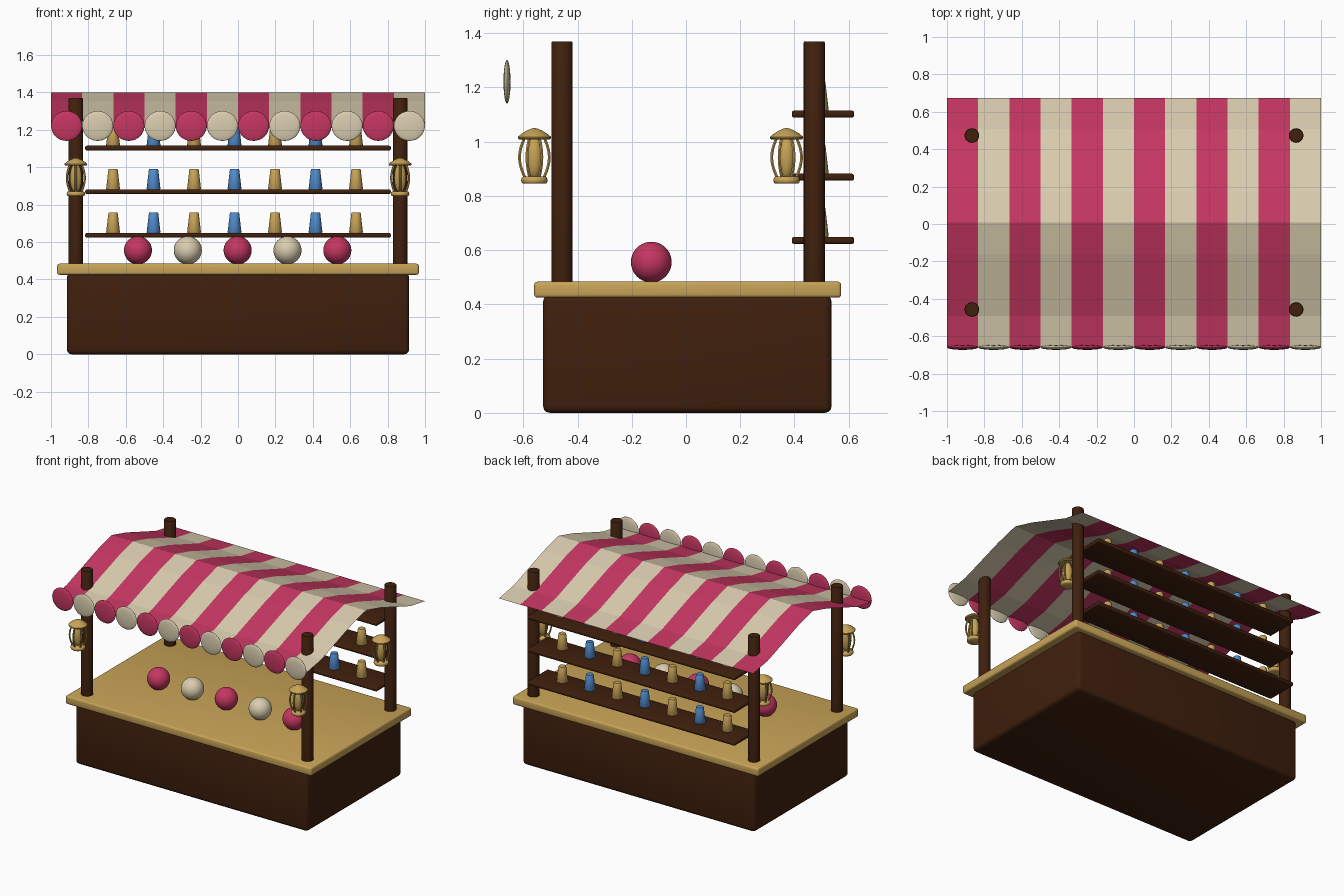
import bpy, bmesh, math
from mathutils import Matrix, Vector

if "Cube" in bpy.data.objects:
    bpy.data.objects.remove(bpy.data.objects["Cube"])


def material(name, rgb):
    m = bpy.data.materials.new(name)
    m.diffuse_color = (*rgb, 1)
    m.use_nodes = True
    m.node_tree.nodes["Principled BSDF"].inputs["Base Color"].default_value = m.diffuse_color
    return m


WOOD = material("dark wood", (0.050, 0.014, 0.004))
GOLD = material("gold", (0.58, 0.37, 0.095))
RED = material("raspberry red", (0.56, 0.037, 0.12))
CREAM = material("cream", (0.70, 0.61, 0.43))
BLUE = material("blue", (0.08, 0.26, 0.60))


def finish(name, bm, mats, smooth=True):
    bmesh.ops.remove_doubles(bm, verts=bm.verts, dist=1e-5)
    mesh = bpy.data.meshes.new(name)
    bm.to_mesh(mesh)
    bm.free()
    for m in mats:
        mesh.materials.append(m)
    ob = bpy.data.objects.new(name, mesh)
    bpy.context.scene.collection.objects.link(ob)
    if smooth:
        bpy.ops.object.select_all(action='DESELECT')
        ob.select_set(True)
        bpy.context.view_layer.objects.active = ob
        bpy.ops.object.shade_smooth_by_angle(angle=math.radians(40))
    return ob


def box(name, lo, hi, bevel, mat):
    lo, hi = Vector(lo), Vector(hi)
    bm = bmesh.new()
    bmesh.ops.create_cube(bm, size=1, matrix=Matrix.Translation((lo + hi) / 2)
                          @ Matrix.Diagonal((*(hi - lo), 1)))
    bmesh.ops.bevel(bm, geom=bm.edges[:], offset=bevel, segments=3,
                    profile=0.5, affect='EDGES')
    return finish(name, bm, [mat])


def lathe(name, profile, loc, mat, sides=24):
    """Spin a bottom-to-top (radius, height) profile around z."""
    bm = bmesh.new()
    rings = []
    for r, z in profile:
        rings.append([bm.verts.new((loc[0] + r * math.cos(2 * math.pi * i / sides),
                                    loc[1] + r * math.sin(2 * math.pi * i / sides),
                                    loc[2] + z)) for i in range(sides)])
    for a, b in zip(rings, rings[1:]):
        for i in range(sides):
            j = (i + 1) % sides
            bm.faces.new((a[i], a[j], b[j], b[i]))
    bm.faces.new(rings[0][::-1])
    bm.faces.new(rings[-1])
    return finish(name, bm, [mat])


def ellipsoid(name, loc, radii, mat, u=24, v=16):
    bm = bmesh.new()
    bmesh.ops.create_uvsphere(bm, u_segments=u, v_segments=v, radius=1,
                              matrix=Matrix.Translation(loc)
                              @ Matrix.Diagonal((*radii, 1)))
    return finish(name, bm, [mat])


def lantern_bars(name, loc):
    """Six bowed wires around the lamp."""
    cu = bpy.data.curves.new(name, 'CURVE')
    cu.dimensions = '3D'
    cu.bevel_depth = 0.006
    cu.bevel_resolution = 1
    for k in range(6):
        a = math.radians(90 + 60 * k)
        sp = cu.splines.new('POLY')
        sp.points.add(10)
        for i, p in enumerate(sp.points):
            t = i / 10
            r = 0.034 + 0.021 * math.sin(math.pi * t)
            p.co = (loc[0] + r * math.cos(a), loc[1] + r * math.sin(a),
                    loc[2] + 0.02 + 0.155 * t, 1)
    tmp = bpy.data.objects.new(name + "_path", cu)
    bpy.context.scene.collection.objects.link(tmp)
    deps = bpy.context.evaluated_depsgraph_get()
    mesh = bpy.data.meshes.new_from_object(tmp.evaluated_get(deps))
    bpy.data.objects.remove(tmp)
    bm = bmesh.new()
    bm.from_mesh(mesh)
    for f in bm.faces:
        f.material_index = 0
    finish(name, bm, [GOLD])


# stall body and counter
box("stall_base", (-0.915, -0.527, 0), (0.915, 0.537, 0.435), 0.025, WOOD)
box("counter_top", (-0.967, -0.56, 0.425), (0.967, 0.572, 0.484), 0.012, GOLD)

# corner posts and lanterns hung on their front sides
post = [(0.035, 0.47), (0.039, 0.474), (0.039, 1.366), (0.036, 1.37)]
roof = [(0.056, 0.163), (0.061, 0.168), (0.061, 0.173), (0.045, 0.186),
        (0.028, 0.196), (0.012, 0.203), (0.004, 0.205)]
foot = [(0.042, 0), (0.047, 0.004), (0.049, 0.012), (0.047, 0.022), (0.042, 0.026)]
for sx, side in ((-1, "left"), (1, "right")):
    for y, end in ((-0.457, "front"), (0.473, "back")):
        tag = f"{end}_{side}"
        x = sx * 0.867
        lathe("post_" + tag, post, (x, y, 0), WOOD)
        at = (x, y - 0.102, 0.845)
        lathe("lantern_foot_" + tag, foot, at, GOLD)
        lathe("lantern_roof_" + tag, roof, at, GOLD)
        ellipsoid("lantern_lamp_" + tag, (at[0], at[1], 0.943),
                  (0.032, 0.032, 0.08), GOLD, 16, 10)
        lantern_bars("lantern_bars_" + tag, at)

# back shelves with rows of cups
cup = [(0.035, 0), (0.037, 0.003), (0.025, 0.105), (0.022, 0.109)]
for row, top in enumerate((0.649, 0.882, 1.115)):
    box(f"shelf_{row + 1}", (-0.817, 0.39, top - 0.026), (0.817, 0.62, top),
        0.009, WOOD)
    for i in range(7):
        lathe(f"cup_{row + 1}_{i + 1}", cup, (-0.668 + 0.2165 * i, 0.489, top),
              BLUE if i % 2 else GOLD, 20)

# balls on the counter
for i in range(5):
    ellipsoid(f"ball_{i + 1}", (-0.535 + 0.2665 * i, -0.128, 0.556), (0.075,) * 3,
              CREAM if i % 2 else RED, 32, 20)

# striped canopy: one thin sheet, folded along the ridge and flared at the eaves
STRIPES, W = 12, 2 / 12
half = [(0, 1.40), (0.167, 1.355), (0.333, 1.297), (0.5, 1.239), (0.667, 1.21)]
section = [(-y, z) for y, z in half[:0:-1]] + half
bm = bmesh.new()
rows = [[bm.verts.new((-1 + W * i, y + 0.007, z)) for i in range(STRIPES + 1)]
        for y, z in section]
for a, b in zip(rows, rows[1:]):
    for i in range(STRIPES):
        bm.faces.new((a[i], a[i + 1], b[i + 1], b[i])).material_index = i % 2
finish("striped_canopy", bm, [RED, CREAM], smooth=False)

# round scallops along the front eave
for i in range(STRIPES):
    ellipsoid(f"scallop_{i + 1}", (-1 + W * (i + 0.5), -0.66, 1.221),
              (0.083, 0.013, 0.08), CREAM if i % 2 else RED)
